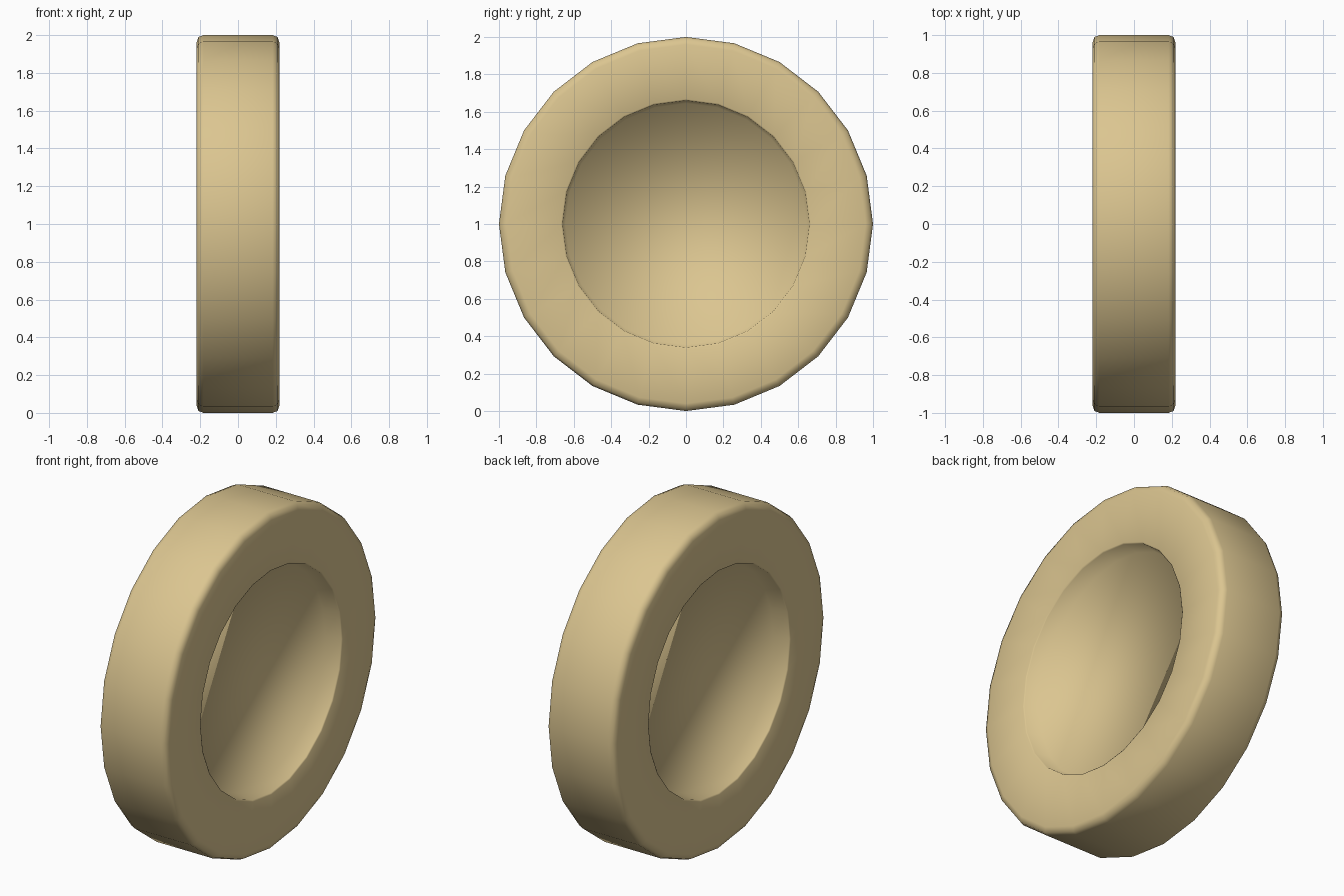
import bpy, bmesh, math

if "Cube" in bpy.data.objects:
    bpy.data.objects.remove(bpy.data.objects["Cube"])

SIDES = 24
# half profile (x, radius): recess floor, wall, face, rounded rim
half = [(0.12, 0.645), (0.215, 0.66), (0.22, 0.668), (0.22, 0.96), (0.209, 0.99), (0.183, 1.0)]
profile = half + [(-x, r) for x, r in reversed(half)]

tan = bpy.data.materials.new("tan")
tan.diffuse_color = (0.71, 0.56, 0.28, 1)
tan.use_nodes = True
tan.node_tree.nodes["Principled BSDF"].inputs["Base Color"].default_value = tan.diffuse_color

# wheel: profile turned around the x axis
bm = bmesh.new()
rings = []
for x, r in profile:
    rings.append([bm.verts.new((x, r * math.cos(a), 1 + r * math.sin(a)))
                  for a in (2 * math.pi * i / SIDES for i in range(SIDES))])
for a, b in zip(rings, rings[1:]):
    for i in range(SIDES):
        j = (i + 1) % SIDES
        bm.faces.new((a[i], a[j], b[j], b[i]))

# flat recess floors on both sides
bm.faces.new(rings[0])
bm.faces.new(rings[-1])
bmesh.ops.recalc_face_normals(bm, faces=bm.faces[:])
for f in bm.faces:
    f.smooth = True

mesh = bpy.data.meshes.new("wheel")
bm.to_mesh(mesh)
bm.free()
mesh.materials.append(tan)
wheel = bpy.data.objects.new("wheel", mesh)
bpy.context.collection.objects.link(wheel)
